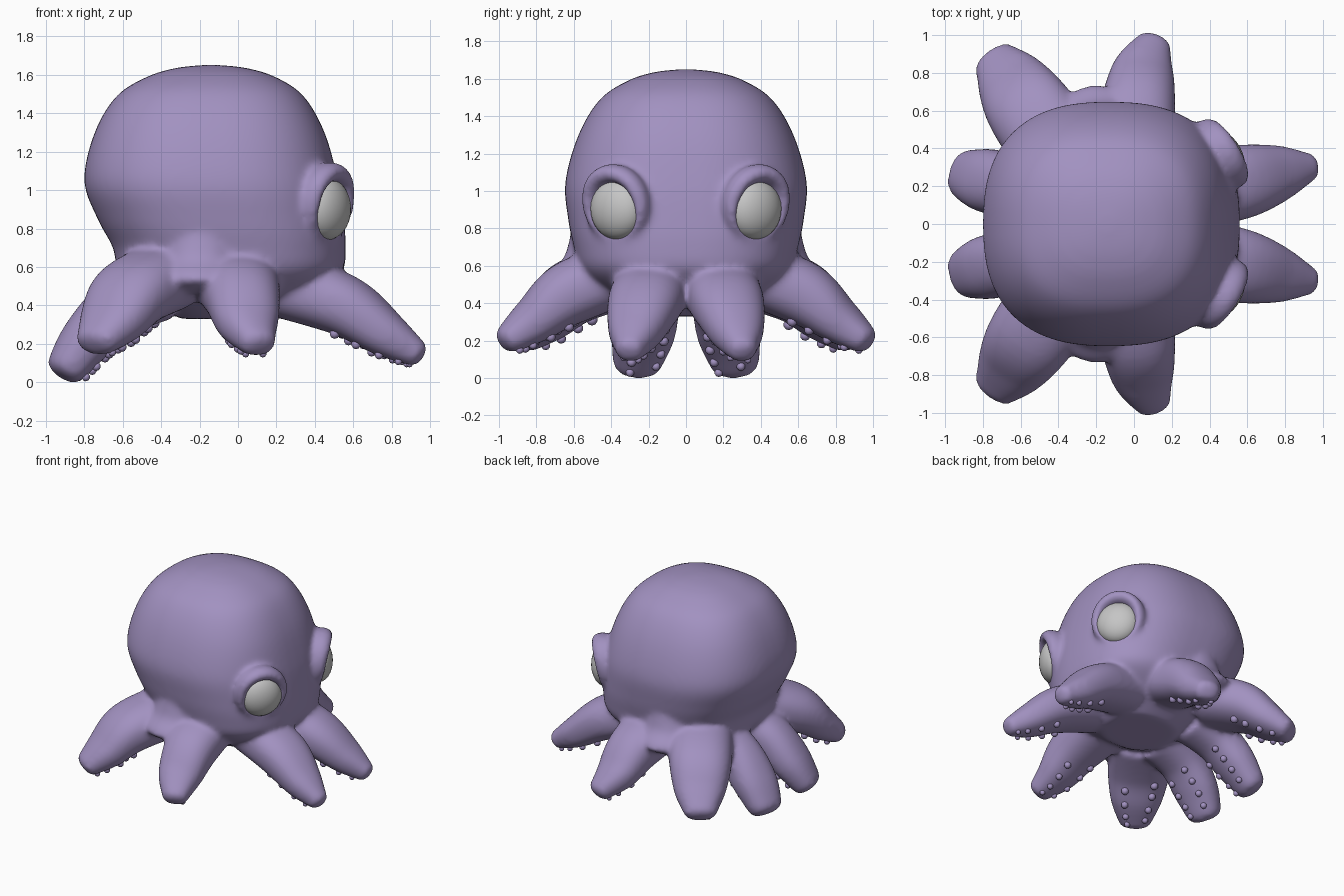
import bpy, bmesh
from math import sin, cos, pi, radians
from mathutils import Vector, Matrix

default = bpy.data.objects.get("Cube")
if default:
    bpy.data.objects.remove(default, do_unlink=True)


def material(name, colour):
    mat = bpy.data.materials.new(name)
    mat.use_nodes = True
    mat.diffuse_color = (*colour, 1)
    bsdf = next(n for n in mat.node_tree.nodes if n.type == "BSDF_PRINCIPLED")
    bsdf.inputs["Base Color"].default_value = (*colour, 1)
    bsdf.inputs["Roughness"].default_value = 0.6
    return mat


purple = material("soft purple", (0.36, 0.285, 0.53))
grey = material("eye grey", (0.56, 0.56, 0.56))


def spline(points, steps):
    """Smooth curve through tuples of any length."""
    last = len(points) - 1
    result = []
    for i in range(last):
        p, q, r, s = (points[min(max(i + k, 0), last)] for k in (-1, 0, 1, 2))
        for j in range(steps):
            t = j / steps
            result.append([b + t * ((c - a) / 2 + t * (a - 2.5 * b + 2 * c - d / 2
                           + t * (1.5 * (b - c) + (d - a) / 2)))
                           for a, b, c, d in zip(p, q, r, s)])
    return result + [list(points[last])]


def oval(centre, u, v, power=2.0, count=32):
    """Rounded-square ring spanned by two half-axes."""
    def soft(x):
        return (1 if x > 0 else -1) * abs(x) ** (2 / power)
    angles = [2 * pi * i / count for i in range(count)]
    return [centre + u * soft(cos(a)) + v * soft(sin(a)) for a in angles]


def loft(bm, rings, closed=False):
    """Skin a list of rings, capping the ends unless they join up."""
    rows = [[bm.verts.new(p) for p in ring] for ring in rings]
    count = len(rows[0])
    faces = []
    for i in range(len(rows) if closed else len(rows) - 1):
        a, b = rows[i], rows[(i + 1) % len(rows)]
        for j in range(count):
            k = (j + 1) % count
            faces.append(bm.faces.new((a[j], a[k], b[k], b[j])))
    if not closed:
        faces += [bm.faces.new(rows[0]), bm.faces.new(rows[-1])]
    bmesh.ops.recalc_face_normals(bm, faces=faces)


def stack(bm, outline, power):
    """Loft upright from rows of height, back, front and half width."""
    loft(bm, [oval(Vector(((a + b) / 2, 0, z)), Vector(((b - a) / 2, 0, 0)),
                   Vector((0, w, 0)), power, 64)
              for z, a, b, w in spline(outline, 5)])


def ball(bm, matrix, detail=24):
    bmesh.ops.create_uvsphere(bm, u_segments=detail, v_segments=detail // 2,
                              radius=1, matrix=matrix)


def finish(name, bm, mat):
    mesh = bpy.data.meshes.new(name)
    bm.to_mesh(mesh)
    bm.free()
    obj = bpy.data.objects.new(name, mesh)
    bpy.context.collection.objects.link(obj)
    mesh.materials.append(mat)
    for poly in mesh.polygons:
        poly.use_smooth = True
    return obj


HEAD = [
    (0.33, -0.3, 0.22, 0.24), (0.45, -0.5, 0.4, 0.43), (0.57, -0.62, 0.54, 0.56),
    (0.7, -0.65, 0.56, 0.6), (0.85, -0.73, 0.55, 0.63), (1.05, -0.8, 0.52, 0.645),
    (1.3, -0.745, 0.45, 0.575), (1.49, -0.63, 0.34, 0.46), (1.59, -0.47, 0.19, 0.31),
    (1.635, -0.32, 0.04, 0.17), (1.65, -0.18, -0.1, 0.04),
]
# Web flaring out between the side arms
WEB = [(0.46, -0.46, 0.06, 0.62), (0.52, -0.52, 0.12, 0.73), (0.57, -0.52, 0.12, 0.72),
       (0.65, -0.5, 0.12, 0.65), (0.8, -0.45, 0.1, 0.61)]
# Arms on the left side: centre, half width, half thickness
ARMS = {
    "front": [(0.25, 0.17, 0.5, 0.2, 0.17), (0.55, 0.22, 0.4, 0.2, 0.16),
              (0.77, 0.27, 0.25, 0.15, 0.12), (0.92, 0.3, 0.155, 0.08, 0.075)],
    "fore_side": [(-0.02, 0.38, 0.55, 0.24, 0.17), (0.02, 0.63, 0.45, 0.2, 0.17),
                  (0.05, 0.81, 0.31, 0.165, 0.125), (0.1, 0.945, 0.21, 0.1, 0.08)],
    "rear_side": [(-0.38, 0.36, 0.55, 0.24, 0.18), (-0.55, 0.6, 0.46, 0.23, 0.17),
                  (-0.65, 0.75, 0.32, 0.19, 0.13), (-0.73, 0.86, 0.22, 0.125, 0.085)],
    "back": [(-0.4, 0.18, 0.49, 0.19, 0.17), (-0.62, 0.2, 0.39, 0.17, 0.155),
             (-0.78, 0.23, 0.23, 0.17, 0.135), (-0.885, 0.26, 0.085, 0.135, 0.105)],
}
UP = Vector((0, 0, 1))
body, suckers, eyes = bmesh.new(), bmesh.new(), bmesh.new()
stack(body, HEAD, 2.5)
stack(body, WEB, 2.3)


def arm(points, side_sign):
    """Tapering arm with a blunt tip and staggered suckers below."""
    path = spline(points, 6)
    for p in path:
        p[1] *= side_sign
    rings = []
    for i, (x, y, z, wide, thick) in enumerate(path):
        here = Vector((x, y, z))
        ahead = Vector(path[min(i + 1, len(path) - 1)][:3])
        behind = Vector(path[max(i - 1, 0)][:3])
        along = (ahead - behind).normalized()
        across = along.cross(UP).normalized()
        over = across.cross(along)
        rings.append(oval(here, across * wide, over * thick, 2.3))
        if i > 6 and i % 3 < 2:
            row = 0.48 if i % 3 else -0.48
            spot = here + across * wide * row - over * thick * 0.92
            size = 0.012 + wide * 0.08
            ball(suckers, Matrix.Translation(spot) @ Matrix.Scale(size, 4), 10)
    for turn in (0.5, 0.8, 1.1, 1.35):
        tip = here + along * thick * 0.65 * sin(turn)
        shrink = cos(turn) ** 0.7
        rings.append(oval(tip, across * wide * shrink, over * thick * shrink, 2.3))
    loft(body, rings)


for side in (-1, 1):
    for points in ARMS.values():
        arm(points, side)
    # Eyelid rim and eyeball, turned outward and tilted
    turn = (Matrix.Rotation(side * radians(36), 4, "Z")
            @ Matrix.Rotation(-side * radians(12), 4, "X"))
    lid = Matrix.Translation((0.455, side * 0.365, 0.92)) @ turn
    rim = []
    for i in range(40):
        a = 2 * pi * i / 40
        out = Vector((0, cos(a), sin(a)))
        fat = 0.04 + 0.012 * sin(a)
        centre = Vector((0.01 + 0.025 * sin(a), 0.165 * cos(a), 0.175 * sin(a)))
        ring = oval(centre, out * fat, Vector((fat * 1.5, 0, 0)), 2, 16)
        rim.append([lid @ p for p in ring])
    loft(body, rim, closed=True)
    ball(eyes, Matrix.Translation((0.46, side * 0.367, 0.903)) @ turn
         @ Matrix.Diagonal((0.107, 0.16, 0.163, 1)), 32)

# Fuse head, web, arms and eyelids into one soft skin
skin = finish("body", body, purple)
fuse = skin.modifiers.new("fuse", "REMESH")
fuse.mode = "VOXEL"
fuse.voxel_size = 0.017
fuse.use_smooth_shade = True
soften = skin.modifiers.new("soften", "SMOOTH")
soften.factor = 0.5
soften.iterations = 14
graph = bpy.context.evaluated_depsgraph_get()
fused = bpy.data.meshes.new_from_object(skin.evaluated_get(graph))
skin.modifiers.clear()
skin.data = fused
fused.materials.clear()
fused.materials.append(purple)
for poly in fused.polygons:
    poly.use_smooth = True
    poly.material_index = 0

finish("suckers", suckers, purple)
finish("eyeballs", eyes, grey)
